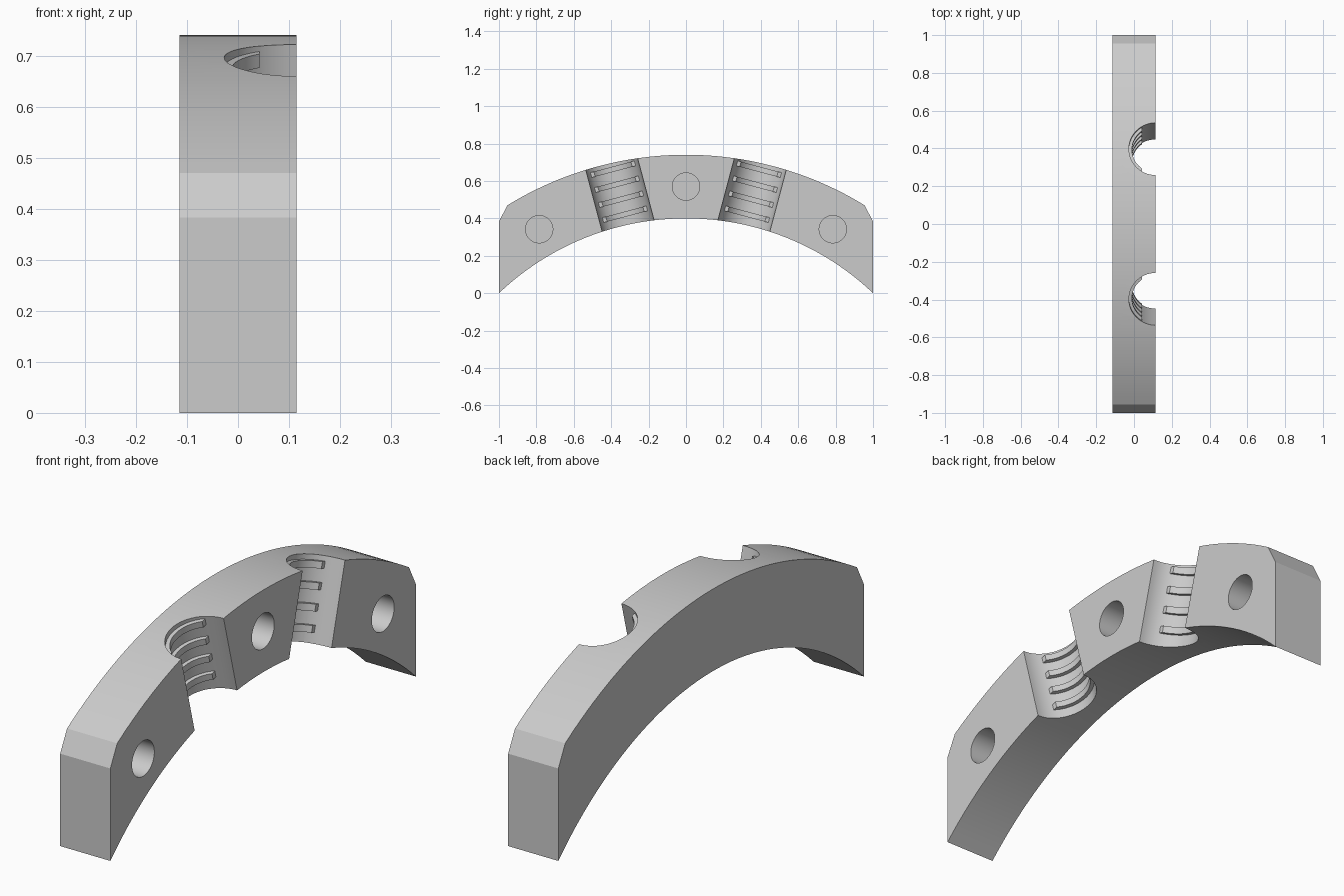
import bpy, bmesh, math
from mathutils import Matrix, Vector

cube = bpy.data.objects.get("Cube")
if cube:
    bpy.data.objects.remove(cube, do_unlink=True)

HALF = 0.115          # half thickness along x
TILT = math.radians(14.9)
BORE_R, RIB_R = 0.142, 0.126

grey = bpy.data.materials.new("plain grey")
grey.use_nodes = True
colour = (0.6, 0.6, 0.6, 1)
grey.diffuse_color = colour
grey.node_tree.nodes["Principled BSDF"].inputs["Base Color"].default_value = colour


def make_object(name, bm):
    bmesh.ops.recalc_face_normals(bm, faces=bm.faces)
    mesh = bpy.data.meshes.new(name)
    bm.to_mesh(mesh)
    bm.free()
    mesh.materials.append(grey)
    obj = bpy.data.objects.new(name, mesh)
    bpy.context.collection.objects.link(obj)
    return obj


def prism(name, points, direction):
    """Extrude a closed outline along a direction."""
    bm = bmesh.new()
    face = bm.faces.new([bm.verts.new(p) for p in points])
    ext = bmesh.ops.extrude_face_region(bm, geom=[face])
    verts = [g for g in ext["geom"] if isinstance(g, bmesh.types.BMVert)]
    bmesh.ops.translate(bm, verts=verts, vec=direction)
    return make_object(name, bm)


def cylinder(name, radius, depth, matrix):
    bm = bmesh.new()
    bmesh.ops.create_cone(bm, cap_ends=True, segments=64, radius1=radius,
                          radius2=radius, depth=depth, matrix=matrix)
    return make_object(name, bm)


def arc(half_width, top, drop, steps=48):
    """Circular arc over the span, dropping by the given height at its ends."""
    r = (half_width ** 2 + drop ** 2) / (2 * drop)
    a = math.asin(half_width / r)
    angles = [a * (2 * i / steps - 1) for i in range(steps + 1)]
    return [(-HALF, r * math.sin(t), top - r + r * math.cos(t)) for t in angles]


def smooth(obj):
    bpy.ops.object.select_all(action="DESELECT")
    obj.select_set(True)
    bpy.context.view_layer.objects.active = obj
    bpy.ops.object.shade_smooth_by_angle(angle=math.radians(25))


# Curved body with chamfered ends
outer = arc(0.955, 0.74, 0.27)
inner = arc(1.0, 0.4, 0.4)
outline = outer + [(-HALF, 1, 0.383)] + inner[::-1] + [(-HALF, -1, 0.383)]
body = prism("curved_body", outline, (2 * HALF, 0, 0))

# Blind holes in the left face
cutters = []
for y, z in ((-0.785, 0.342), (0, 0.57), (0.785, 0.342)):
    place = Matrix.Translation((HALF, y, z)) @ Matrix.Rotation(math.pi / 2, 4, "Y")
    cutters.append(cylinder("hole_cutter", 0.073, 0.34, place))

# Tilted half-round channels
frames = []
for side in (-1, 1):
    frame = (Matrix.Translation((HALF, side * 0.39, 0.663))
             @ Matrix.Rotation(-side * TILT, 4, "X"))
    frames.append((side, frame))
    cutters.append(cylinder("channel_cutter", BORE_R, 1.2, frame))

for cutter in cutters:
    cutter.hide_render = True
    mod = body.modifiers.new("cut", "BOOLEAN")
    mod.operation, mod.solver, mod.object = "DIFFERENCE", "EXACT", cutter
    bpy.context.view_layer.objects.active = body
    bpy.ops.object.modifier_apply(modifier=mod.name)
    bpy.data.objects.remove(cutter, do_unlink=True)
smooth(body)

# Thread-like ribs inside each channel, ending on a plane facing outwards
RIB_H, RIB_STEP, END_DEPTH, N = 0.028, 0.083, 0.073, 24


def rib_arc(r):
    a = math.acos(END_DEPTH / r)
    angles = [a * (2 * i / N - 1) for i in range(N + 1)]
    return [Vector((-r * math.cos(t), r * math.sin(t), 0)) for t in angles]


for side, frame in frames:
    label = "back" if side > 0 else "front"
    for i in range(4):
        shift = Vector((0, 0, -i * RIB_STEP - RIB_H / 2))
        ring = rib_arc(RIB_R) + rib_arc(BORE_R + 0.001)[::-1]
        up = frame.to_3x3() @ Vector((0, 0, RIB_H))
        smooth(prism(f"{label}_channel_rib_{i + 1}",
                     [frame @ (p + shift) for p in ring], up))
